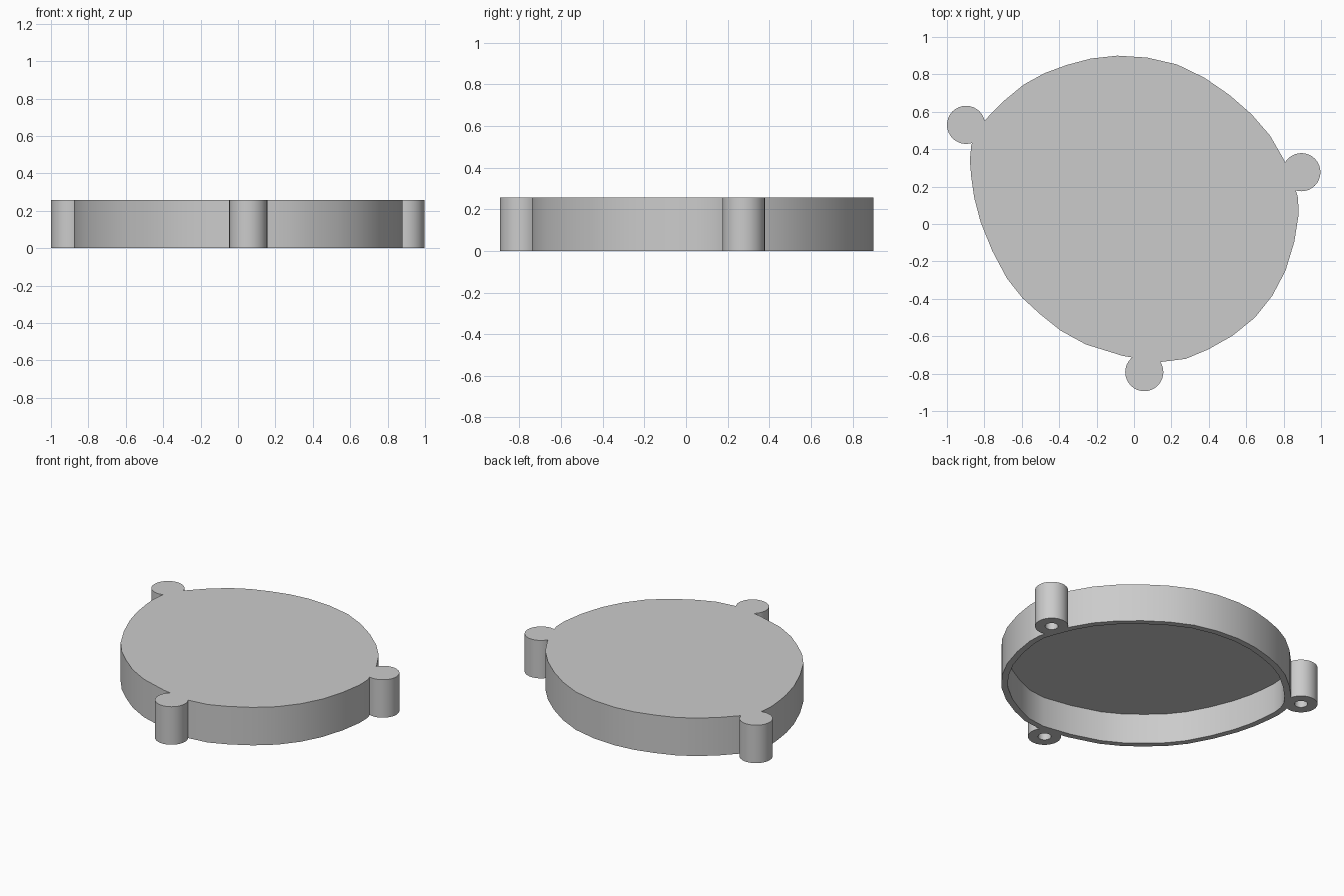
import bpy, math
from mathutils import Vector

default_cube = bpy.data.objects.get("Cube")
if default_cube:
    bpy.data.objects.remove(default_cube)

HEIGHT, FLOOR, WALL = 0.258, 0.205, 0.04
BOSS_RADIUS, HOLE_RADIUS = 0.102, 0.04
BOSSES = [(-0.898, 0.53), (0.895, 0.277), (0.055, -0.792)]
OUTLINE = [(-0.09, 0.9), (0.23, 0.853), (0.51, 0.69), (0.727, 0.473), (0.85, 0.225),
           (0.88, 0.05), (0.81, -0.25), (0.647, -0.5), (0.396, -0.671), (0.139, -0.738),
           (-0.257, -0.644), (-0.5, -0.484), (-0.68, -0.29), (-0.82, 0.01),
           (-0.87, 0.25), (-0.87, 0.42), (-0.797, 0.555), (-0.59, 0.745), (-0.36, 0.85)]

grey = bpy.data.materials.new("plain_grey")
grey.use_nodes = True
grey.diffuse_color = (0.6, 0.6, 0.6, 1)
grey.node_tree.nodes["Principled BSDF"].inputs["Base Color"].default_value = grey.diffuse_color


def smooth_loop(points, steps=2):
    """Closed curve passing through all the points."""
    pts = [Vector(p) for p in points]
    n, loop = len(pts), []
    for i in range(n):
        a, b, c, d = (pts[(i + k) % n] for k in (-1, 0, 1, 2))
        for s in range(steps):
            t = s / steps
            loop.append(b + (c - a) * t / 2 + (2 * a - 5 * b + 4 * c - d) * t**2 / 2
                        + (3 * b - a - 3 * c + d) * t**3 / 2)
    return loop


def inset(loop, width):
    """Move a clockwise loop inward along its normals."""
    result = []
    for i, p in enumerate(loop):
        along = (loop[(i + 1) % len(loop)] - loop[i - 1]).normalized()
        result.append(p + Vector((along.y, -along.x)) * width)
    return result


def circle(centre, radius, sides=32):
    step = -math.tau / sides
    return [Vector(centre) + radius * Vector((math.cos(i * step), math.sin(i * step)))
            for i in range(sides)]


def prism(name, loop, low, high):
    """Extrude a clockwise loop between two heights."""
    n = len(loop)
    verts = [(p.x, p.y, z) for z in (low, high) for p in loop]
    faces = [tuple(range(n)), tuple(reversed(range(n, 2 * n)))]
    faces += [(i, i + n, (i + 1) % n + n, (i + 1) % n) for i in range(n)]
    mesh = bpy.data.meshes.new(name)
    mesh.from_pydata(verts, [], faces)
    mesh.materials.append(grey)
    obj = bpy.data.objects.new(name, mesh)
    bpy.context.collection.objects.link(obj)
    return obj


def combine(target, tool, operation):
    """Apply a boolean and discard the tool."""
    mod = target.modifiers.new(operation.lower(), "BOOLEAN")
    mod.operation, mod.object, mod.solver = operation, tool, "EXACT"
    bpy.context.view_layer.objects.active = target
    bpy.ops.object.modifier_apply(modifier=mod.name)
    bpy.data.objects.remove(tool)


# Rounded cover plate with its side wall
outer = smooth_loop(OUTLINE)
cover = prism("cover", outer, 0, HEIGHT)

# Screw posts around the rim
for centre in BOSSES:
    combine(cover, prism("screw_post", circle(centre, BOSS_RADIUS), 0, HEIGHT), "UNION")

# Hollow underside and blind screw holes
combine(cover, prism("cavity", inset(outer, WALL), -0.1, FLOOR), "DIFFERENCE")
for centre in BOSSES:
    combine(cover, prism("screw_hole", circle(centre, HOLE_RADIUS), -0.1, FLOOR), "DIFFERENCE")

# Smooth walls with crisp rims
bpy.ops.object.select_all(action="DESELECT")
cover.select_set(True)
bpy.context.view_layer.objects.active = cover
bpy.ops.object.shade_smooth_by_angle(angle=math.radians(30))
